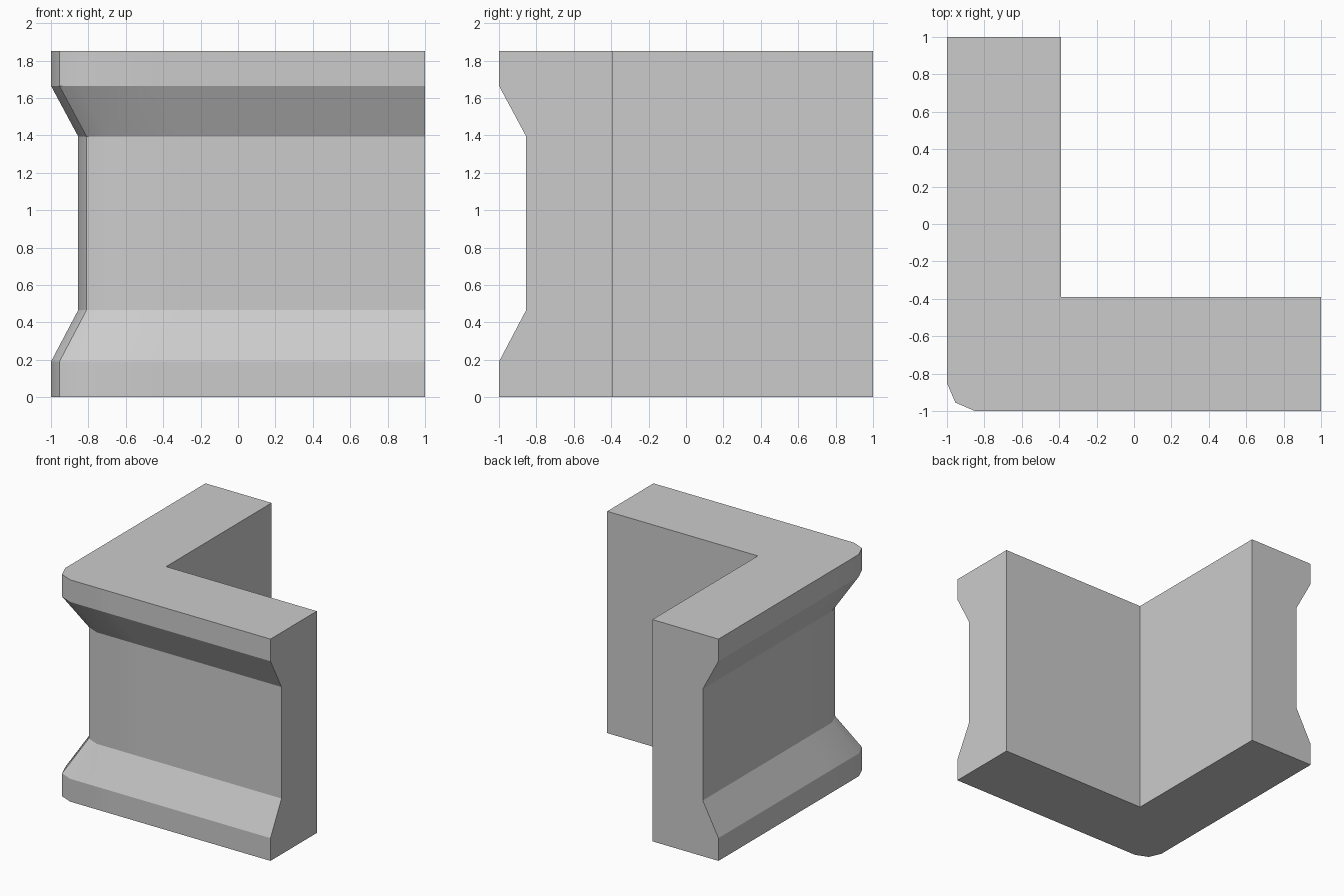
import bpy, bmesh, math

if "Cube" in bpy.data.objects:
    bpy.data.objects.remove(bpy.data.objects["Cube"])

# Outer plan path round the chamfered corner, and inner L path
HALF = [(-1, 1), (-1, -0.45), (-1, -0.85)]
OUTER = HALF + [(-0.955, -0.955)] + [(y, x) for x, y in reversed(HALF)]
INNER = [(-0.39, 1), (-0.39, -0.39), (1, -0.39)]
# Wall profile: (height, inset from the outer face)
PROFILE = [(0, 0), (0.19, 0), (0.465, 0.145), (1.395, 0.145), (1.665, 0), (1.85, 0)]

bm = bmesh.new()


def station(i, z, d):
    x, y = OUTER[i]
    dx = 0 if i == len(OUTER) - 1 else d   # ends stay flush with the cut planes
    dy = 0 if i == 0 else d
    return bm.verts.new((x + dx, y + dy, z))


# Moulded outer face
rows = [[station(i, z, d) for i in range(len(OUTER))] for z, d in PROFILE]
for a, b in zip(rows, rows[1:]):
    for i in range(len(OUTER) - 1):
        bm.faces.new((a[i], a[i + 1], b[i + 1], b[i]))

# Plain inner faces
low, high = [[bm.verts.new((x, y, z)) for x, y in INNER] for z in (0, 1.85)]
for i in range(2):
    bm.faces.new((low[i], low[i + 1], high[i + 1], high[i]))

# Top, bottom and the two cut ends
bm.faces.new(rows[-1] + high[::-1])
bm.faces.new(rows[0] + low[::-1])
for e in (0, -1):
    bm.faces.new([r[e] for r in rows] + [high[e], low[e]])

bmesh.ops.recalc_face_normals(bm, faces=bm.faces)
mesh = bpy.data.meshes.new("corner_wall")
bm.to_mesh(mesh)
bm.free()
wall = bpy.data.objects.new("corner_wall", mesh)
bpy.context.collection.objects.link(wall)

# Soften only the shallow corner kinks
bpy.context.view_layer.objects.active = wall
wall.select_set(True)
bpy.ops.object.shade_smooth_by_angle(angle=math.radians(25))
